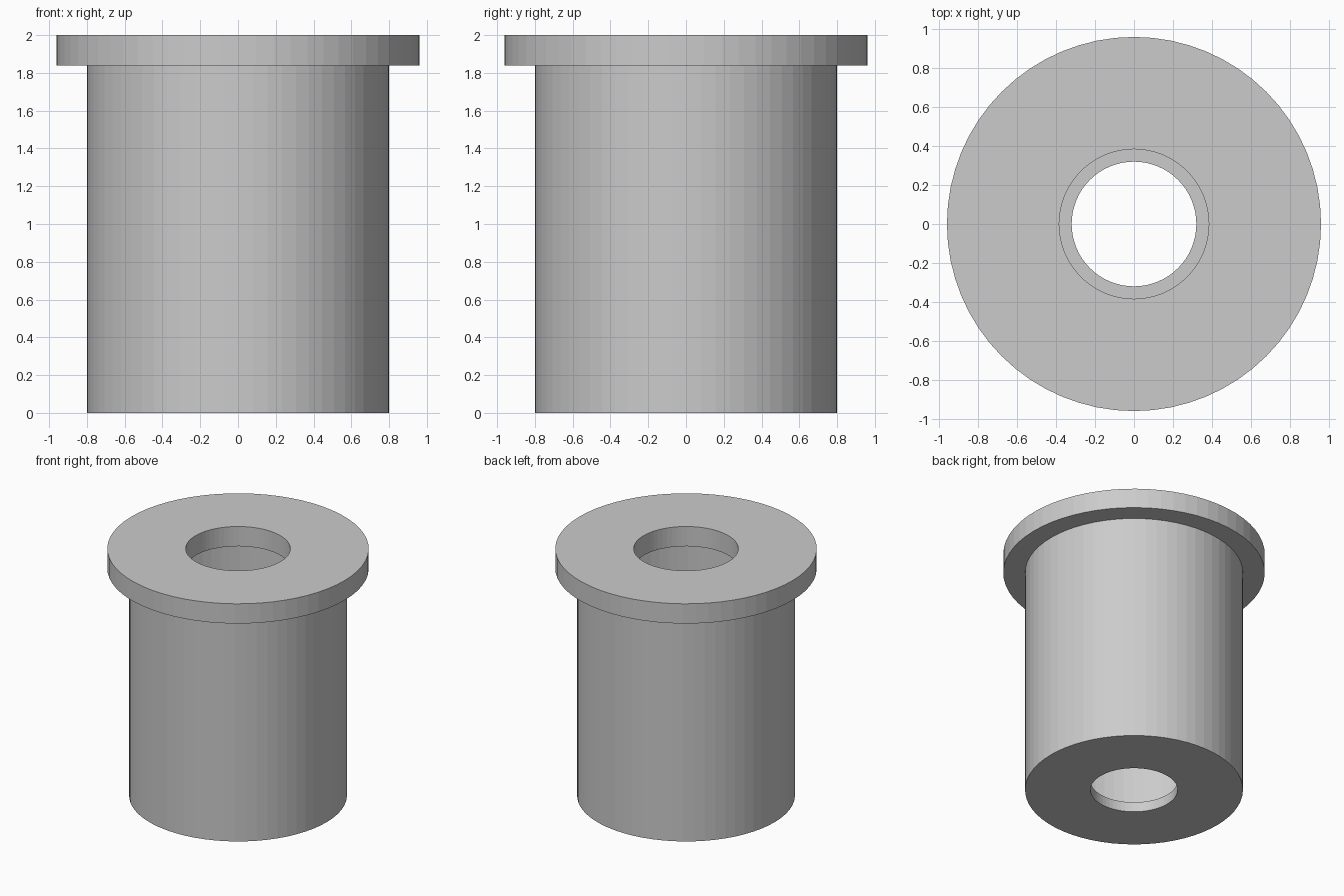
import bpy, bmesh
from math import tau
from mathutils import Vector

if "Cube" in bpy.data.objects:
    bpy.data.objects.remove(bpy.data.objects["Cube"])


def lathe(name, profile, sides=64):
    """Spin a closed (radius, height) profile around the z axis."""
    bm = bmesh.new()
    verts = [bm.verts.new((r, 0, z)) for r, z in profile]
    edges = [bm.edges.new((verts[i - 1], verts[i])) for i in range(len(verts))]
    bmesh.ops.spin(bm, geom=verts + edges, cent=Vector((0, 0, 0)), axis=Vector((0, 0, 1)),
                   angle=tau, steps=sides, use_merge=False)
    bmesh.ops.remove_doubles(bm, verts=bm.verts[:], dist=1e-4)
    bmesh.ops.recalc_face_normals(bm, faces=bm.faces[:])
    mesh = bpy.data.meshes.new(name)
    bm.to_mesh(mesh)
    bm.free()
    obj = bpy.data.objects.new(name, mesh)
    bpy.context.collection.objects.link(obj)
    return obj


# Hollow flanged vessel: drain hole, outer wall, wide rim, narrow mouth, inner chamber
lathe("flanged_vessel", [
    (0.32, 0.0), (0.80, 0.0),      # underside
    (0.80, 1.84), (0.96, 1.84),    # outer wall and rim underside
    (0.96, 2.0), (0.384, 2.0),     # rim edge and top
    (0.384, 1.84), (0.72, 1.84),   # mouth and chamber ceiling
    (0.72, 0.08), (0.32, 0.08),    # chamber wall and floor
])
